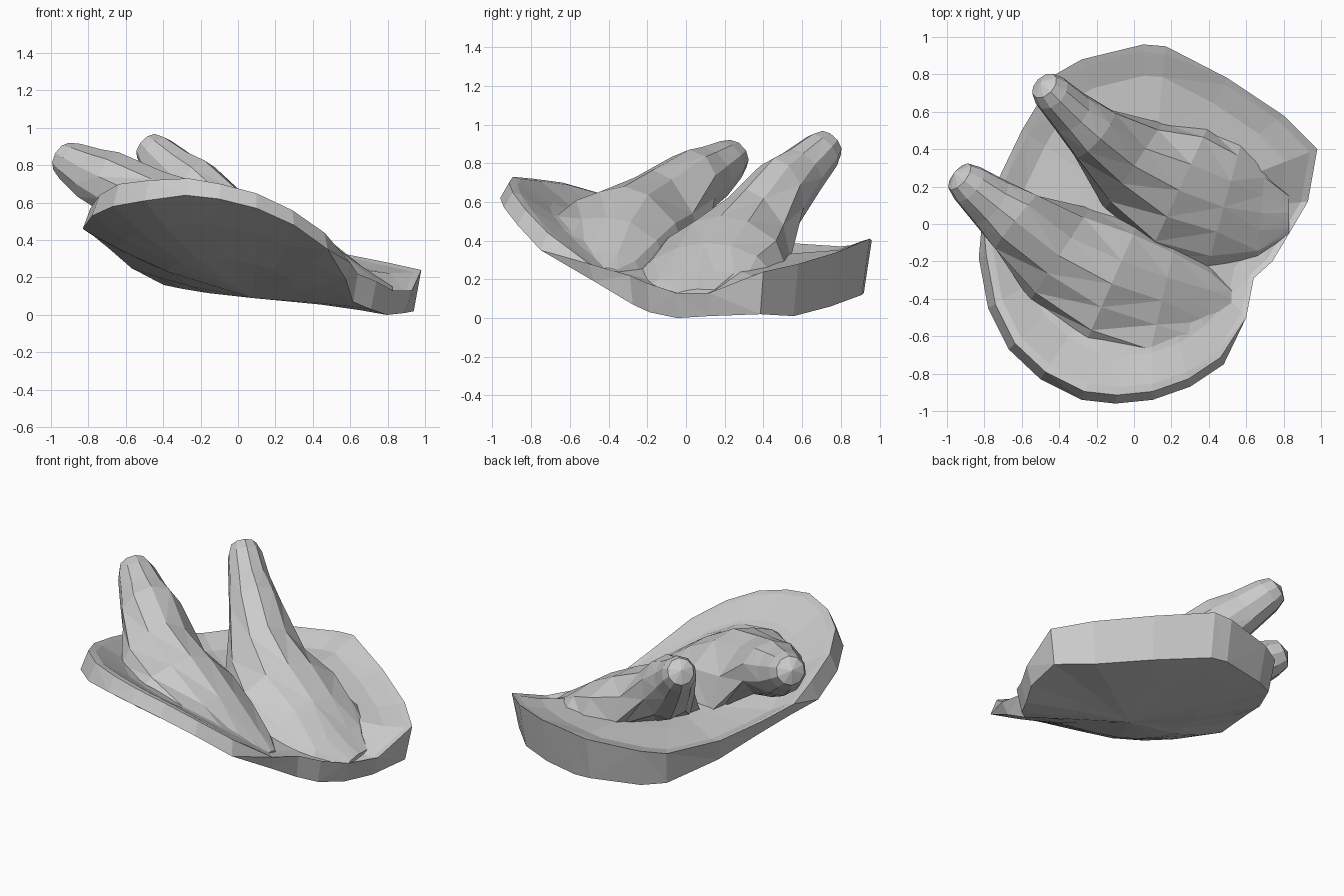
import bpy, bmesh, math, random
from mathutils import Vector
from mathutils.bvhtree import BVHTree

if "Cube" in bpy.data.objects:
    bpy.data.objects.remove(bpy.data.objects["Cube"])

random.seed(4)


def finish(bm, name):
    bmesh.ops.recalc_face_normals(bm, faces=bm.faces)
    bmesh.ops.triangulate(bm, faces=bm.faces)
    me = bpy.data.meshes.new(name)
    bm.to_mesh(me)
    tree = BVHTree.FromBMesh(bm)
    bm.free()
    ob = bpy.data.objects.new(name, me)
    bpy.context.collection.objects.link(ob)
    return tree


def bridge(bm, rings):
    for a, b in zip(rings, rings[1:]):
        n = len(a)
        for i in range(n):
            bm.faces.new((a[i], a[(i + 1) % n], b[(i + 1) % n], b[i]))


def fan(bm, ring, co):
    c = bm.verts.new(co)
    n = len(ring)
    for i in range(n):
        bm.faces.new((ring[i], ring[(i + 1) % n], c))


# Tilted dish outline: x, y, rim height, underside height
RIM = [
    (0.05, 0.96, .40, .13), (0.17, 0.95, .41, .12), (0.50, 0.78, .34, .06),
    (0.80, 0.58, .28, .01), (0.98, 0.40, .24, .02), (0.93, 0.12, .13, .01),
    (0.83, -.05, .13, .00), (0.74, -.20, .18, .03), (0.64, -.29, .22, .07),
    (0.60, -.50, .28, .19), (0.48, -.75, .44, .35), (0.30, -.87, .56, .48),
    (0.10, -.94, .65, .57), (-.10, -.96, .70, .62), (-.28, -.94, .73, .64),
    (-.50, -.83, .72, .61), (-.67, -.67, .70, .58), (-.78, -.45, .64, .53),
    (-.83, -.18, .57, .46), (-.81, 0.04, .51, .42), (-.72, 0.25, .45, .35),
    (-.60, 0.50, .39, .25), (-.42, 0.80, .37, .16), (-.28, 0.88, .38, .14)]
CX, CY, TOP, BOT = 0.08, 0.05, 0.29, 0.09


def dish_ring(bm, t, k, top, drop=0):
    ring = []
    for x, y, zt, zb in RIM:
        z = TOP + (zt - TOP) * k - drop if top else BOT + (zb - BOT) * k
        # the rim leans inward at the front and outward at the back
        front = y < -.1 and x < .6
        s = t * (.955 if front == top else 1)
        s = s / .955 if top and not front and t < .95 else s
        ring.append(bm.verts.new((CX + (x - CX) * s, CY + (y - CY) * s, z)))
    return ring


bm = bmesh.new()
rings = [dish_ring(bm, .5, .38, False), dish_ring(bm, .8, .72, False),
         dish_ring(bm, 1, 1, False), dish_ring(bm, 1, 1, True),
         dish_ring(bm, .955, 1, True, .012), dish_ring(bm, .78, .76, True, .03),
         dish_ring(bm, .45, .4, True, .01)]
bridge(bm, rings)
fan(bm, rings[0], (CX, CY, BOT))
fan(bm, rings[-1], (CX, CY, TOP))
dish = finish(bm, "tilted_dish")


def floor_z(x, y):
    hit = dish.ray_cast(Vector((x, y, 3)), Vector((0, 0, -1)))[0]
    return hit.z if hit else .15


# Fingers: round tip rings (x, y, z, half width, half height),
# then ridge rings resting on the dish (x, y, crest height, half width)
def finger(name, tip, ridge, sides=10):
    bm = bmesh.new()
    p0, p1 = Vector(tip[0][:3]), Vector(tip[1][:3])
    out = (p0 - p1).normalized()
    x, y, z, w, h = tip[0]
    first = (*(p0 + out * w * .65), w * .76, h * .76)
    spec = [first] + tip + ridge
    rings = []
    for i, q in enumerate(spec):
        a, b = spec[max(i - 1, 0)], spec[min(i + 1, len(spec) - 1)]
        round_part = len(q) == 5
        d = Vector(a[:3]) - Vector(b[:3])
        side = Vector((d.y, -d.x, 0)).normalized()
        up = side.cross(d).normalized()
        p = Vector(q[:3])
        ring = []
        for j in range(sides):
            ang = math.tau * j / sides + math.pi / 2
            c, s = math.cos(ang), math.sin(ang)
            if round_part:
                v = p + side * c * q[3] + up * s * q[4]
            else:
                r = 1 + random.uniform(-.05, .05)
                v = p + side * c * q[3] * (1 - .35 * s) * r
                base = floor_z(v.x, v.y)
                v.z = base + (q[2] - base) * s ** .7 * r ** .5 \
                    if s > 0 else base - .025
            ring.append(bm.verts.new(v))
        rings.append(ring)
    bridge(bm, rings)
    fan(bm, rings[0], p0 + out * w)
    x, y = spec[-1][:2]
    fan(bm, rings[-1], (x, y, floor_z(x, y) - .01))
    finish(bm, name)


finger("left_finger",
       [(-.88, .21, .81, .115, .115), (-.77, .12, .745, .145, .15),
        (-.63, .01, .68, .19, .19)],
       [(-.40, -.17, .77, .28), (-.12, -.32, .68, .33),
        (.15, -.41, .52, .31), (.40, -.44, .34, .20), (.52, -.44, .26, .10)])
finger("right_finger",
       [(-.44, .70, .86, .105, .11), (-.34, .60, .76, .125, .14),
        (-.21, .48, .63, .165, .20)],
       [(.00, .31, .67, .27), (.24, .18, .53, .36),
        (.48, .09, .39, .33), (.68, .06, .25, .23), (.83, .06, .15, .10)])
